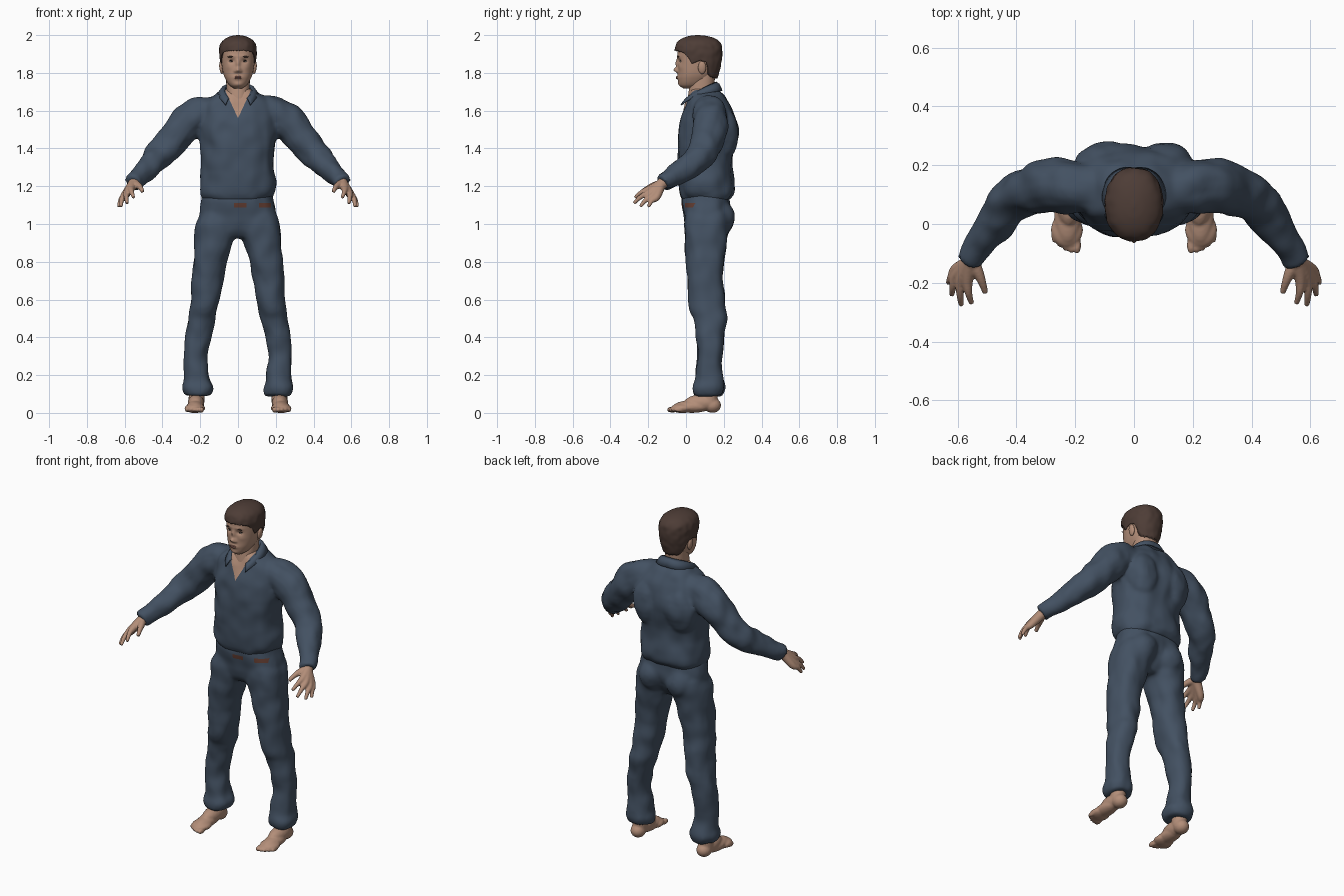
import bpy, bmesh, math
from mathutils import Vector, Matrix, noise

cube = bpy.data.objects.get("Cube")
if cube:
    bpy.data.objects.remove(cube)


def material(name, *rgb):
    m = bpy.data.materials.new(name)
    m.use_nodes = True
    m.diffuse_color = (*rgb, 1)
    m.node_tree.nodes["Principled BSDF"].inputs["Base Color"].default_value = (*rgb, 1)
    return m


CLOTH = material("navy cloth", .056, .082, .122)
SKIN = material("skin", .45, .27, .19)
HAIR = material("brown hair", .075, .046, .037)
LIP = material("lips", .33, .15, .12)
WHITE = material("eye white", .5, .42, .37)
DARK = material("dark iris", .03, .02, .018)
BELT = material("belt leather", .12, .045, .03)


def sample(rows, t):
    """Smooth curve through rows whose first entry is the key."""
    n = len(rows) - 1
    t = min(max(t, rows[0][0]), rows[n][0])
    i = next(k for k in range(n) if t <= rows[k + 1][0])
    a, b = rows[i], rows[i + 1]
    p, q = rows[max(i - 1, 0)], rows[min(i + 2, n)]
    h = b[0] - a[0]
    u = (t - a[0]) / h
    out = []
    for k in range(1, len(a)):
        ma = (b[k] - p[k]) / (b[0] - p[0]) * h
        mb = (q[k] - a[k]) / (q[0] - a[0]) * h
        d = b[k] - a[k]
        out.append(a[k] + u * (ma + u * (3 * d - 2 * ma - mb + u * (ma + mb - 2 * d))))
    return out


def section(rows, z, ang, power=2.3):
    """Point on a rounded section; rows hold z, centre x, half width, front y, back y."""
    cx, hx, yf, yb = sample(rows, z)
    c, s = math.cos(ang), math.sin(ang)
    e = 2 / power
    return Vector((cx + hx * math.copysign(abs(c) ** e, c),
                   (yf + yb) / 2 - (yb - yf) / 2 * math.copysign(abs(s) ** e, s), z))


def skin_rings(bm, rings, closed=True):
    vs = [[bm.verts.new(p) for p in r] for r in rings]
    n = len(vs[0])
    for a, b in zip(vs, vs[1:]):
        for i in range(n if closed else n - 1):
            j = (i + 1) % n
            bm.faces.new((a[i], a[j], b[j], b[i]))
    if closed:
        bm.faces.new(vs[0][::-1])
        bm.faces.new(vs[-1])


def loft(bm, rows, steps=40, seg=40, side=1):
    z0, z1 = rows[0][0], rows[-1][0]
    rings = [[section(rows, z0 + (z1 - z0) * k / steps, math.tau * i / seg) for i in range(seg)]
             for k in range(steps + 1)]
    skin_rings(bm, [[Vector((p.x * side, p.y, p.z)) for p in r] for r in rings])


def tube(bm, pts, side=1, steps=5, seg=16):
    """Round limb through points of x, y, z, radius."""
    rows = [(i, p[0] * side, *p[1:]) for i, p in enumerate(pts)]
    vals = [sample(rows, k / steps) for k in range((len(pts) - 1) * steps + 1)]
    ctr = [Vector(v[:3]) for v in vals]
    rings = []
    for k, v in enumerate(vals):
        d = ctr[min(k + 1, len(ctr) - 1)] - ctr[max(k - 1, 0)]
        u = d.cross((0, 0.3, 1)).normalized()
        w = d.cross(u).normalized()
        rings.append([ctr[k] + v[3] * (u * math.cos(a) + w * math.sin(a))
                      for a in (math.tau * i / seg for i in range(seg))])
    skin_rings(bm, rings)


def ball(bm, loc, scale, tilt=0):
    m = Matrix.Translation(loc) @ Matrix.Rotation(tilt, 4, 'Y') @ Matrix.Diagonal((*scale, 1))
    bmesh.ops.create_uvsphere(bm, u_segments=20, v_segments=12, radius=1, matrix=m)


def add(name, bm, *mats):
    bmesh.ops.recalc_face_normals(bm, faces=bm.faces)
    me = bpy.data.meshes.new(name)
    bm.to_mesh(me)
    bm.free()
    for m in mats:
        me.materials.append(m)
    me.shade_smooth()
    ob = bpy.data.objects.new(name, me)
    bpy.context.collection.objects.link(ob)
    return ob


def fuse(name, bm, voxel, rounds, *mats, folds=0):
    """Blend overlapping volumes into one skin, with optional cloth folds."""
    ob = add(name, bm, mats[0])
    mod = ob.modifiers.new("blend", 'REMESH')
    mod.mode, mod.voxel_size = 'VOXEL', voxel
    mod = ob.modifiers.new("soften", 'SMOOTH')
    mod.factor, mod.iterations = .5, rounds
    bpy.context.view_layer.update()
    me = bpy.data.meshes.new_from_object(ob.evaluated_get(bpy.context.evaluated_depsgraph_get()))
    ob.modifiers.clear()
    ob.data = me
    me.materials.clear()
    for m in mats:
        me.materials.append(m)
    if folds:
        moves = [v.normal * folds * noise.noise(Vector((v.co.x * 14, v.co.y * 14, v.co.z * 11)))
                 for v in me.vertices]
        for v, d in zip(me.vertices, moves):
            v.co += d
    me.shade_smooth()
    return ob


def paint(ob, planes, region, rule):
    """Cut clean edges along planes, then recolour faces that meet the rule."""
    bm = bmesh.new()
    bm.from_mesh(ob.data)
    for co, no in planes:
        fs = [f for f in bm.faces if region(f.calc_center_median())]
        geom = fs + list({e for f in fs for e in f.edges}) + list({v for f in fs for v in f.verts})
        bmesh.ops.bisect_plane(bm, geom=geom, plane_co=co, plane_no=no, dist=1e-5)
    for f in bm.faces:
        c = f.calc_center_median()
        if region(c) and rule(c):
            f.material_index = 1
    bm.to_mesh(ob.data)
    bm.free()


# Shirt: torso, shoulder blades and sleeves
bm = bmesh.new()
loft(bm, [(1.125, 0, .175, -.015, .235), (1.16, 0, .197, -.036, .257), (1.22, 0, .2, -.042, .255),
          (1.3, 0, .193, -.042, .245), (1.42, 0, .2, -.044, .262), (1.52, 0, .212, -.036, .265),
          (1.6, 0, .2, -.012, .25), (1.65, 0, .17, .002, .222), (1.69, 0, .118, .015, .195),
          (1.715, 0, .07, .03, .16)])
for s in (1, -1):
    ball(bm, (s * .1, .19, 1.48), (.1, .092, .14))
    tube(bm, [(.09, .12, 1.6, .08), (.19, .125, 1.585, .09), (.27, .13, 1.535, .095),
              (.34, .115, 1.45, .086), (.41, .085, 1.37, .078), (.47, .01, 1.305, .067),
              (.525, -.075, 1.25, .053), (.555, -.125, 1.218, .046)], s)
shirt = fuse("shirt", bm, .011, 4, CLOTH, SKIN, folds=.011)
paint(shirt, [((0, 0, 1.56), (.13, 0, -.06)), ((0, 0, 1.56), (.13, 0, .06))],
      lambda c: c.y < .08 and abs(c.x) < .12 and c.z > 1.5,
      lambda c: abs(c.x) * .13 < (c.z - 1.56) * .06)

# Turned-down collar, open at the front
bm = bmesh.new()
rows = [[], [], [], []]
for i in range(41):
    th = math.radians(-142 + 284 * i / 40)
    k = abs(th) / math.radians(142)
    top = 1.75 - .085 * k ** 2
    low = 1.705 - .075 * k ** 3
    for row, rx, ry, z in zip(rows, (.066, .07, .085, .106), (.07, .073 + .012 * k, .085 + .03 * k, .1 + .045 * k),
                              (top - .05, top, (top + low) / 2 + .012, low)):
        row.append((rx * math.sin(th), .088 + ry * math.cos(th), z))
skin_rings(bm, rows, closed=False)
collar = add("collar", bm, CLOTH)
mod = collar.modifiers.new("thickness", 'SOLIDIFY')
mod.thickness, mod.offset = .009, 0

# Trousers: hips and legs
bm = bmesh.new()
loft(bm, [(.925, 0, .09, .03, .17), (.97, 0, .18, .0, .2), (1.05, 0, .204, -.016, .232),
          (1.12, 0, .192, -.022, .235), (1.18, 0, .18, -.01, .225)])
leg = [(.09, .212, .068, .047, .19), (.13, .213, .08, .036, .206), (.17, .216, .07, .046, .2),
       (.22, .22, .066, .054, .19), (.3, .224, .06, .06, .19), (.4, .212, .069, .055, .202),
       (.5, .192, .074, .045, .213), (.54, .185, .075, .026, .21), (.6, .175, .076, .014, .205),
       (.7, .163, .083, .01, .197), (.8, .149, .089, .0, .2), (.9, .13, .1, -.006, .215),
       (1, .11, .112, -.01, .23), (1.06, .1, .1, 0, .23)]
for s in (1, -1):
    loft(bm, leg, steps=70, side=s)
    ball(bm, (s * .088, .165, 1.035), (.092, .092, .1))
trousers = fuse("trousers", bm, .011, 4, CLOTH, BELT, folds=.009)
paint(trousers, [((0, 0, z), (0, 0, 1)) for z in (1.088, 1.112)] +
      [((x, 0, 0), (1, 0, 0)) for x in (-.02, .045, .11, .175)],
      lambda c: c.y < .08 and 1.06 < c.z < 1.14 and -.06 < c.x < .22,
      lambda c: 1.088 < c.z < 1.112 and (-.02 < c.x < .045 or .11 < c.x < .175))

# Hands and bare feet
knuckles = [(.566, -.188, 1.187), (.587, -.19, 1.168), (.602, -.175, 1.15), (.605, -.155, 1.143)]
tips = [(.552, -.27, 1.14), (.588, -.276, 1.11), (.62, -.242, 1.092), (.632, -.2, 1.09)]
for s, label in ((1, "left"), (-1, "right")):
    bm = bmesh.new()
    for a, b in zip(knuckles, tips):
        mid = (Vector(a) + Vector(b)) / 2 + Vector((.004, -.004, .006))
        tube(bm, [(.545, -.105, 1.228, .031), (.555, -.13, 1.212, .028), (*a, .02),
                  (*mid, .013), (*b, .009)], s)
    tube(bm, [(.55, -.125, 1.215, .024), (.53, -.165, 1.205, .019), (.516, -.2, 1.192, .014),
              (.505, -.234, 1.172, .01)], s)
    fuse(label + "_hand", bm, .005, 3, SKIN)

    bm = bmesh.new()
    tube(bm, [(.215, .125, .16, .042), (.218, .125, .1, .043), (.22, .125, .05, .042)], s)
    ball(bm, (s * .22, .14, .04), (.042, .046, .04))
    ball(bm, (s * .222, .08, .052), (.044, .09, .045))
    ball(bm, (s * .226, .03, .033), (.046, .1, .033))
    ball(bm, (s * .228, -.02, .025), (.055, .06, .026))
    for i in range(5):
        ball(bm, (s * (.194 + .0195 * i), -.072 + .0035 * i * i * .65, .017),
             (.0145 - .0012 * i, .03, .016 - .001 * i))
    fuse(label + "_foot", bm, .006, 2, SKIN)

# Neck
bm = bmesh.new()
loft(bm, [(1.56, 0, .055, .02, .14), (1.64, 0, .06, .008, .145), (1.7, 0, .061, .014, .148),
          (1.8, 0, .064, .03, .155)], steps=16)
add("neck", bm, SKIN)

# Head: smooth skull with raised and sunken facial forms
skull = [(1.718, 0, .022, -.015, .04), (1.735, 0, .046, -.034, .09), (1.77, 0, .068, -.042, .13),
         (1.8, 0, .079, -.042, .15), (1.84, 0, .086, -.042, .165), (1.88, 0, .09, -.043, .178),
         (1.92, 0, .09, -.043, .178), (1.955, 0, .076, -.03, .165), (1.985, 0, .02, .04, .1)]
forms = [(0, 1.815, .014, .013, .022), (0, 1.85, .01, .026, .013), (0, 1.775, .022, .011, .008),
         (0, 1.738, .022, .012, .005)]
for s in (1, -1):
    forms += [(s * .034, 1.862, .016, .011, -.009), (s * .03, 1.888, .026, .01, .004),
              (s * .015, 1.808, .007, .007, .006), (s * .048, 1.83, .018, .016, .003)]


def sculpt(p):
    for x, z, sx, sz, amp in forms:
        p.y -= amp * math.exp(-((p.x - x) / sx) ** 2 - ((p.z - z) / sz) ** 2)
    return p


bm = bmesh.new()
rings = []
for k in range(71):
    z = 1.718 + .267 * k / 70
    ring = [section(skull, z, math.tau * i / 120) for i in range(120)]
    rings.append([sculpt(p) if i < 60 else p for i, p in enumerate(ring)])
skin_rings(bm, rings)
for s in (1, -1):
    ball(bm, (s * .088, .085, 1.828), (.011, .021, .034), s * .12)
add("head", bm, SKIN)


def on_face(x, z):
    hx = sample(skull, z)[1]
    return sculpt(section(skull, z, math.acos((x / hx) ** 1.15 if x > 0 else 0)))


# Eyes, brows and lips
whites, darks, brows, lips = (bmesh.new() for _ in range(4))
for s in (1, -1):
    e = on_face(.034, 1.861)
    ball(whites, (s * e.x, e.y, e.z), (.013, .003, .0045), s * .06)
    ball(darks, (s * e.x, e.y - .002, e.z), (.005, .003, .0045))
    ball(darks, (s * e.x, e.y - .001, e.z + .005), (.015, .003, .0018), s * .06)
    b = on_face(.036, 1.886)
    ball(brows, (s * b.x, b.y, b.z), (.02, .004, .0035), s * .08)
m = on_face(0, 1.776)
ball(lips, (0, m.y + .002, 1.7795), (.022, .005, .0035))
ball(lips, (0, m.y + .002, 1.7715), (.018, .005, .0045))
for name, b, mat in (("eyes", whites, WHITE), ("irises_and_lashes", darks, DARK),
                     ("eyebrows", brows, HAIR), ("lips", lips, LIP)):
    add(name, b, mat)

# Hair: cap that follows a hairline from fringe to sideburns to nape
cap = [(1.765, 0, .074, -.03, .163), (1.82, 0, .09, -.05, .18), (1.88, 0, .097, -.055, .191),
       (1.93, 0, .098, -.058, .191), (1.962, 0, .087, -.048, .18), (1.983, 0, .064, -.02, .152),
       (1.996, 0, .032, .02, .108), (2, 0, .004, .055, .07)]
line = [(-1, 1.772), (-.65, 1.785), (-.35, 1.85), (0, 1.862), (.25, 1.85), (.45, 1.885),
        (.7, 1.91), (1, 1.918)]
rings = [[] for _ in range(34)]
for i in range(96):
    a = math.tau * i / 96
    low = sample(line, math.sin(a))[0] + .006 * noise.noise((math.cos(a) * 9, math.sin(a) * 9, 0))
    rings[0].append(section(skull, low + .004, a))
    for k in range(33):
        t = k / 32
        z = low + (2 - low) * (1 - (1 - t) ** 1.7)
        p = section(cap, z, a, 2.2)
        lump = .004 * noise.noise(p * 32) * min(1, (2 - z) * 20)
        rings[k + 1].append(p + Vector((math.cos(a), -math.sin(a), 0)) * lump)
bm = bmesh.new()
skin_rings(bm, rings)
add("hair", bm, HAIR)
